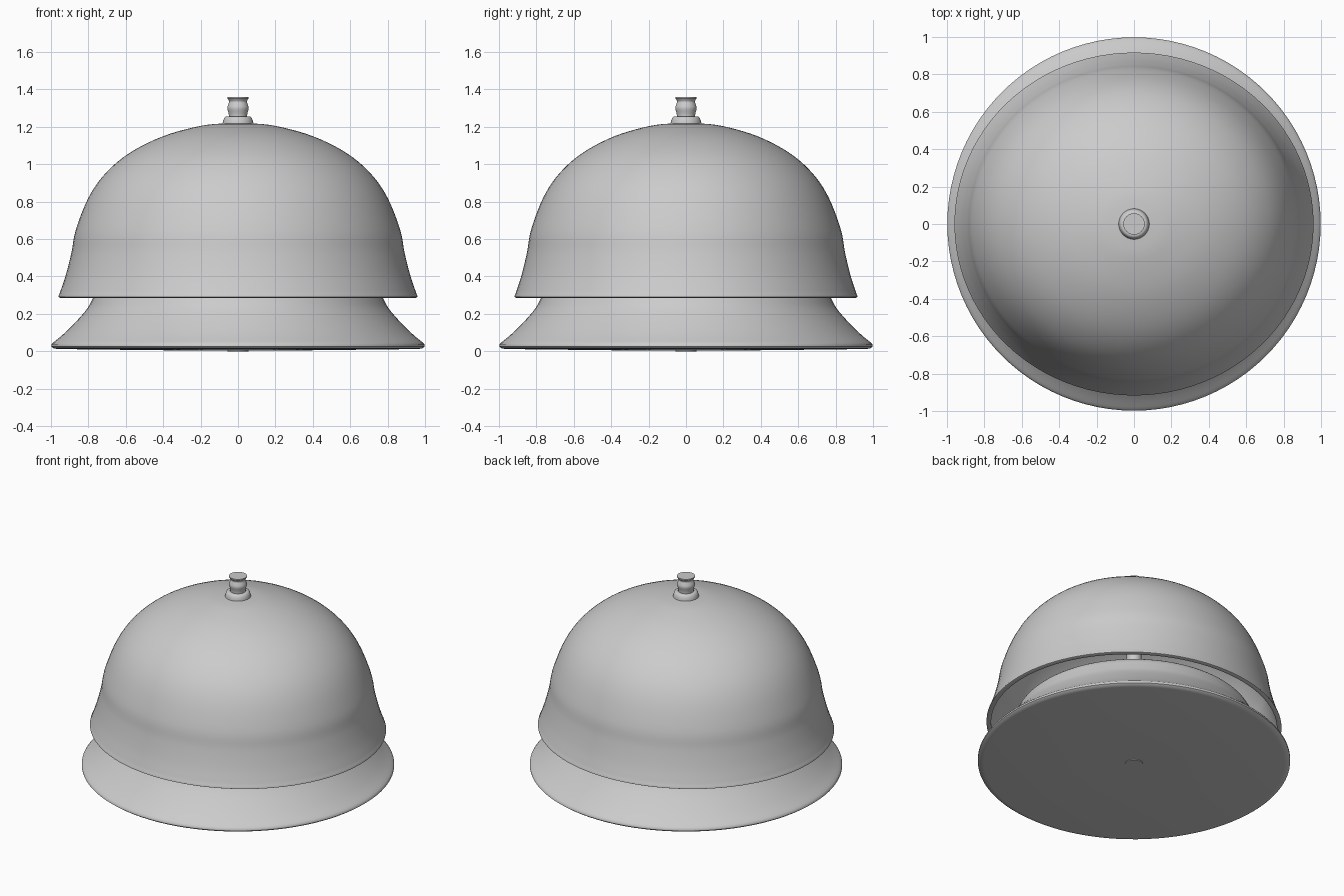
import bpy, bmesh, math
from mathutils import Vector

if "Cube" in bpy.data.objects:
    bpy.data.objects.remove(bpy.data.objects["Cube"])

SEG = 96


def smooth_path(pts, steps=5):
    """Catmull-Rom curve through a few (radius, height) points."""
    p = [Vector(q) for q in pts]
    p = [2 * p[0] - p[1]] + p + [2 * p[-1] - p[-2]]
    out = []
    for i in range(1, len(p) - 2):
        a, b, c, d = p[i - 1:i + 3]
        for s in range(steps):
            t = s / steps
            v = 0.5 * (2 * b + (c - a) * t + (2 * a - 5 * b + 4 * c - d) * t * t
                       + (3 * b - a - 3 * c + d) * t ** 3)
            out.append((v.x, v.y))
    return out + [tuple(pts[-1])]


def lathe(name, profile, y_scale=1.0, closed=False, angle=40, flip_bottom=False):
    """Revolve a (radius, height) profile round z."""
    bm = bmesh.new()
    rings = []
    for r, z in profile:
        if r < 1e-4:
            rings.append([bm.verts.new((0, 0, z))] * SEG)
        else:
            rings.append([bm.verts.new((r * math.cos(2 * math.pi * i / SEG),
                                        r * y_scale * math.sin(2 * math.pi * i / SEG), z))
                          for i in range(SEG)])
    pairs = list(zip(rings, rings[1:]))
    if closed:
        pairs.append((rings[-1], rings[0]))
    for a, b in pairs:
        for i in range(SEG):
            j = (i + 1) % SEG
            bm.faces.new(list(dict.fromkeys((a[i], a[j], b[j], b[i]))))
    bmesh.ops.recalc_face_normals(bm, faces=bm.faces)
    if flip_bottom:
        low = min(z for r, z in profile)
        bmesh.ops.reverse_faces(bm, faces=[f for f in bm.faces
                                           if all(abs(v.co.z - low) < 1e-5 for v in f.verts)])
    me = bpy.data.meshes.new(name)
    bm.to_mesh(me)
    bm.free()
    ob = bpy.data.objects.new(name, me)
    bpy.context.collection.objects.link(ob)
    bpy.context.view_layer.objects.active = ob
    bpy.ops.object.select_all(action='DESELECT')
    ob.select_set(True)
    bpy.ops.object.shade_smooth_by_angle(angle=math.radians(angle))
    return ob


# Flared base with a neck that runs up inside the bell
flare = smooth_path([(0.99, 0.045), (0.93, 0.095), (0.86, 0.165), (0.805, 0.23),
                     (0.775, 0.285), (0.745, 0.34), (0.69, 0.375), (0.60, 0.39)])
lathe("base", [(0, 0.004), (0.27, 0.004), (0.96, 0.012), (0.985, 0.015), (0.998, 0.025),
               (0.998, 0.035)] + flare + [(0, 0.39)])

# Bell shell, slightly narrower front to back
dome = smooth_path([(0.955, 0.305), (0.92, 0.41), (0.89, 0.53), (0.867, 0.65), (0.80, 0.82),
                    (0.71, 0.95), (0.58, 1.06), (0.40, 1.15), (0.20, 1.205), (0.058, 1.22)])
inner = []
for i, (r, z) in enumerate(dome):
    a, b = Vector(dome[max(i - 1, 0)]), Vector(dome[min(i + 1, len(dome) - 1)])
    t = (b - a).normalized()
    inner.append((r - 0.022 * t.y, z + 0.022 * t.x))
inner[-1] = (0.058, inner[-1][1])
lathe("bell", [(0.952, 0.286), (0.96, 0.29), (0.96, 0.296)] + dome + inner[::-1]
      + [(0.93, 0.288)], y_scale=0.955, closed=True, angle=50)

# Collar on the crown of the bell
lathe("collar", [(0.055, 1.205), (0.082, 1.205), (0.082, 1.22), (0.078, 1.236), (0.072, 1.25),
                 (0.064, 1.255), (0.05, 1.255)], closed=True)

# Push button with its rod down to the underside
knob = smooth_path([(0.048, 1.25), (0.05, 1.27), (0.057, 1.30), (0.052, 1.32),
                    (0.047, 1.335), (0.055, 1.35)], 4)
lathe("button_rod", [(0, 0), (0.057, 0), (0.057, 0.02), (0.048, 0.03)] + knob
      + [(0.057, 1.352), (0.057, 1.36), (0, 1.36)], flip_bottom=True)
